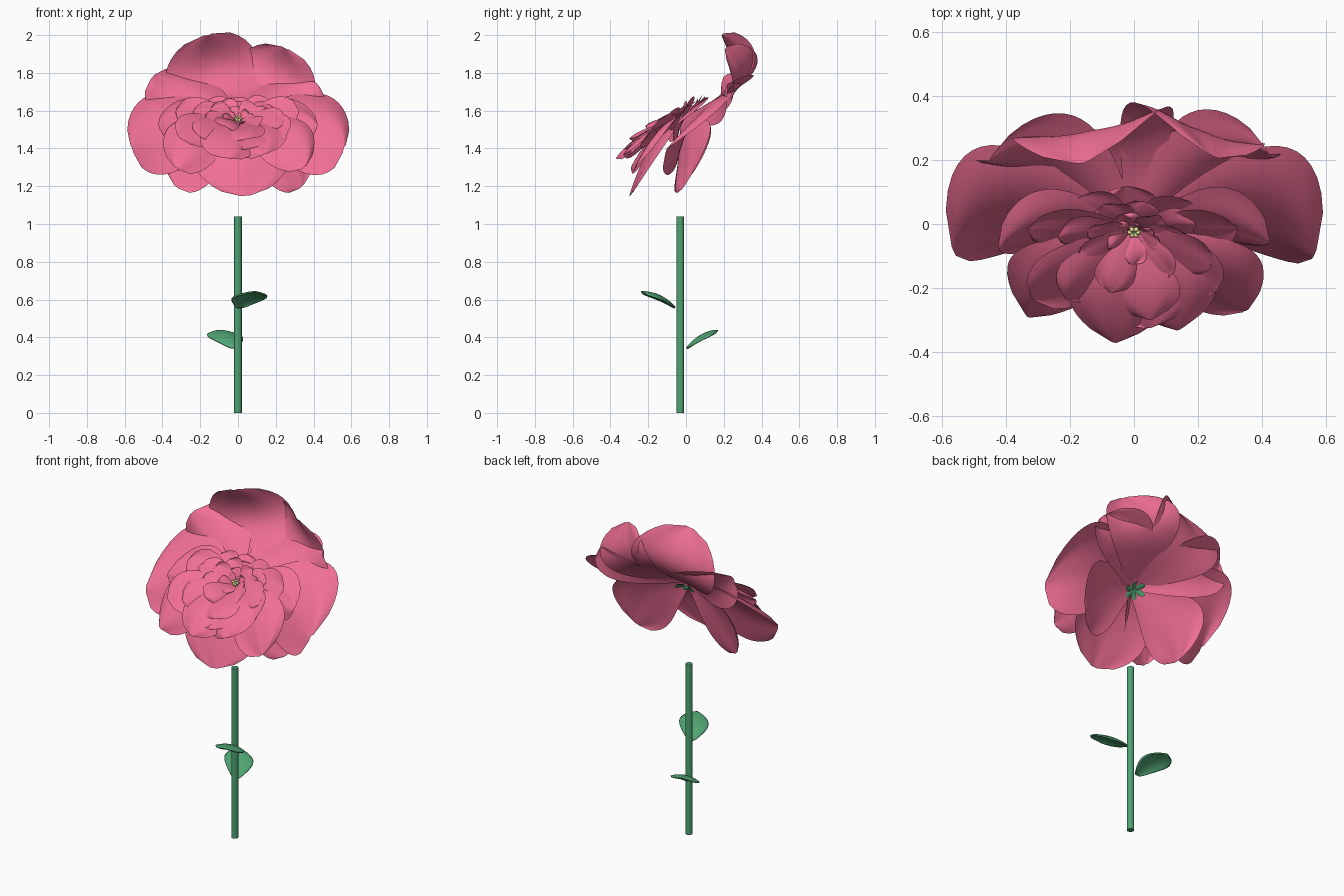
import bpy, bmesh, math, random
from mathutils import Vector as V

if "Cube" in bpy.data.objects:
    bpy.data.objects.remove(bpy.data.objects["Cube"])

random.seed(4)


def material(name, col):
    m = bpy.data.materials.new(name)
    m.diffuse_color = (*col, 1)
    m.use_nodes = True
    m.node_tree.nodes["Principled BSDF"].inputs["Base Color"].default_value = m.diffuse_color
    return m


PINK = material("petal pink", (0.88, 0.16, 0.30))
GREEN = material("leaf green", (0.08, 0.37, 0.17))
YELLOW = material("stamen yellow", (0.85, 0.75, 0.30))
CENTRE = V((0, -0.02, 1.55))
FACING = V((0, -0.80, 0.60))      # direction the bloom looks


def finish(bm, name, mat):
    me = bpy.data.meshes.new(name)
    bm.to_mesh(me)
    bm.free()
    for p in me.polygons:
        p.use_smooth = True
    me.materials.append(mat)
    ob = bpy.data.objects.new(name, me)
    bpy.context.collection.objects.link(ob)
    return ob


def blade(name, base, mid, tip, width, cup, ruffle, mat, across=None, n=18, m=14, neck=0.1):
    """Petal or leaf: a curved sheet swept along a quadratic curve."""
    base, mid, tip = V(base), V(mid), V(tip)
    across = across or (tip - base).cross(FACING).normalized()
    phase = random.uniform(0, 6.28)
    bm = bmesh.new()
    rows = []
    for i in range(n + 1):
        s = i / n
        p = base * (1 - s) ** 2 + mid * 2 * s * (1 - s) + tip * s * s
        tan = ((mid - base) * (1 - s) + (tip - mid) * s).normalized()
        up = across.cross(tan).normalized()
        half = width / 2 * (max(0, math.sin(math.pi * s ** 1.4)) ** 0.56 + neck * (1 - s) + 0.10 * s)
        row = []
        for j in range(m + 1):
            w = 2 * j / m - 1
            wave = ruffle * s * s * math.sin(3.5 * w + phase) * abs(w) * half * 2 / width
            row.append(bm.verts.new(p + across * half * w + up * (cup * half * w * w + wave)))
        rows.append(row)
    for a, b in zip(rows, rows[1:]):
        for j in range(m):
            bm.faces.new((a[j], a[j + 1], b[j + 1], b[j]))
    return finish(bm, name, mat)


# Outer petals: mid control point, tip, width, cupping
outer = [
    ((-0.14, 0.47, 1.72), (-0.16, 0.19, 2.00), 0.47, -0.05),
    ((0.19, 0.46, 1.70), (0.25, 0.21, 1.93), 0.42, -0.05),
    ((-0.25, 0.28, 1.70), (-0.45, 0.20, 1.78), 0.32, -0.30),
    ((0.25, 0.28, 1.70), (0.42, 0.22, 1.74), 0.32, -0.30),
    ((-0.40, 0.14, 1.61), (-0.56, -0.09, 1.40), 0.48, -0.25),
    ((0.40, 0.14, 1.61), (0.56, -0.10, 1.40), 0.48, -0.25),
    ((-0.30, 0.04, 1.46), (-0.33, -0.02, 1.20), 0.36, -0.20),
    ((0.32, 0.04, 1.46), (0.34, -0.01, 1.20), 0.36, -0.20),
    ((0.02, -0.20, 1.48), (0.04, -0.30, 1.15), 0.46, -0.25),
    ((-0.25, -0.16, 1.54), (-0.33, -0.29, 1.30), 0.30, -0.20),
    ((0.25, -0.16, 1.54), (0.35, -0.27, 1.30), 0.30, -0.20),
    ((-0.05, -0.22, 1.53), (-0.06, -0.37, 1.35), 0.28, -0.15),
    ((0.14, -0.20, 1.52), (0.14, -0.33, 1.37), 0.26, -0.15),
    ((-0.22, 0.05, 1.62), (-0.42, -0.08, 1.52), 0.26, -0.20),
    ((0.22, 0.05, 1.62), (0.42, -0.06, 1.52), 0.26, -0.20),
]
for i, (mid, tip, width, cup) in enumerate(outer):
    root = CENTRE + (V(tip) - CENTRE).normalized() * 0.02
    blade(f"outer_petal_{i}", root, mid, tip, width, cup, 0.03, PINK)

# Inner rings, fuller and more raised on the lower side: count, radius, width
right = V((1, 0, 0))
rise = V((0, 0.78, 0.62))
axis = V((0, -0.62, 0.78))
for k, (count, radius, width) in enumerate([(8, 0.34, 0.24), (7, 0.27, 0.19), (7, 0.19, 0.13), (6, 0.09, 0.07)]):
    for i in range(count):
        a = 2 * math.pi * (i + 0.5 * k) / count + random.uniform(-0.15, 0.15)
        low = 0.5 - 0.5 * math.sin(a)
        size = (0.50 + 0.50 * low) * random.uniform(0.88, 1.1)
        r = radius * size
        d = right * math.cos(a) * 1.25 + rise * math.sin(a)
        lift = r * (0.05 + 0.18 * low + 0.13 * k) * random.uniform(0.8, 1.25)
        blade(f"inner_petal_{k}_{i}", CENTRE + d * 0.015,
              CENTRE + d * r * 0.6 + axis * lift * 0.9,
              CENTRE + d * r + axis * lift * 0.9, width * (0.65 + 0.4 * low), -0.1, 0.025, PINK, n=12, m=10)

# Stamens at the heart and sepals behind it
for i in range(6):
    a = i * math.pi / 3
    d = right * math.cos(a) + rise * math.sin(a)
    bm = bmesh.new()
    bmesh.ops.create_uvsphere(bm, u_segments=8, v_segments=6, radius=0.008)
    bmesh.ops.translate(bm, verts=bm.verts, vec=CENTRE + d * 0.013 + axis * 0.01)
    finish(bm, f"stamen_{i}", YELLOW)
    root = CENTRE - axis * 0.03
    blade(f"sepal_{i}", root, root + d * 0.04 - axis * 0.005, root + d * 0.065 - axis * 0.025,
          0.03, 0.2, 0, GREEN, n=6, m=4)

# Stem
bm = bmesh.new()
bmesh.ops.create_cone(bm, cap_ends=True, segments=16, radius1=0.02, radius2=0.02, depth=1.04)
bmesh.ops.translate(bm, verts=bm.verts, vec=(0, -0.03, 0.52))
stem = finish(bm, "stem", GREEN)
bpy.context.view_layer.objects.active = stem
stem.select_set(True)
bpy.ops.object.shade_smooth_by_angle()

# Leaves
for name, base, mid, tip, across in [
    ("lower_leaf", (-0.02, 0.0, 0.345), (-0.06, 0.08, 0.44), (-0.10, 0.168, 0.44), V((0.99, 0.12, 0.0))),
    ("upper_leaf", (0.01, -0.055, 0.56), (0.055, -0.13, 0.645), (0.09, -0.238, 0.645), V((-0.99, -0.12, 0.0))),
]:
    leaf = blade(name, base, mid, tip, 0.16, -0.22, 0, GREEN, across=across, neck=0.2)
    thick = leaf.modifiers.new("thickness", "SOLIDIFY")
    thick.thickness = 0.008
